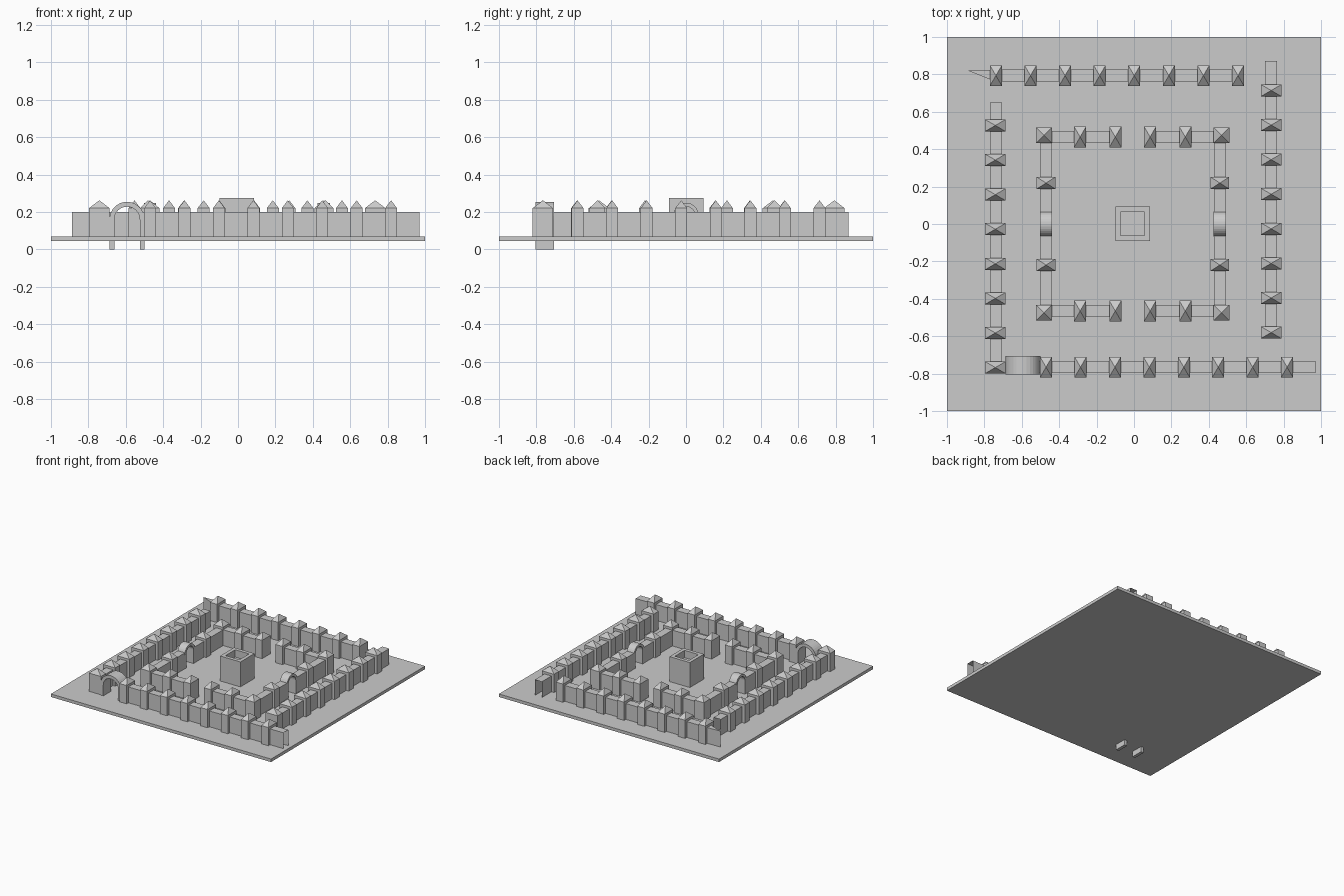
import bpy, bmesh, math

cube = bpy.data.objects.get("Cube")
if cube:
    bpy.data.objects.remove(cube, do_unlink=True)

stone = bpy.data.materials.new("grey_stone")
stone.use_nodes = True
stone.diffuse_color = (0.6, 0.6, 0.6, 1)
stone.node_tree.nodes["Principled BSDF"].inputs["Base Color"].default_value = (0.6, 0.6, 0.6, 1)

GROUND, WALL_TOP, EAVES, APEX = 0.07, 0.2, 0.22, 0.262
LONG, SHORT, THICK = 0.11, 0.064, 0.064   # tower plan and wall thickness


def finish(bm, name):
    mesh = bpy.data.meshes.new(name)
    bm.normal_update()
    bm.to_mesh(mesh)
    bm.free()
    mesh.materials.append(stone)
    obj = bpy.data.objects.new(name, mesh)
    bpy.context.collection.objects.link(obj)
    return obj


def prism(name, outline, z0, z1, open_side=None):
    """Vertical prism; open_side leaves one side face out."""
    bm = bmesh.new()
    low = [bm.verts.new((x, y, z0)) for x, y in outline]
    high = [bm.verts.new((x, y, z1)) for x, y in outline]
    n = len(outline)
    bm.faces.new(low[::-1])
    bm.faces.new(high)
    for i in range(n):
        if i != open_side:
            j = (i + 1) % n
            bm.faces.new((low[i], low[j], high[j], high[i]))
    return finish(bm, name)


def rect(x0, x1, y0, y1):
    return [(x0, y0), (x1, y0), (x1, y1), (x0, y1)]


def wall(name, along, line, start, end, open_side=None):
    a, b = line - THICK / 2, line + THICK / 2
    plan = rect(start, end, a, b) if along == "x" else rect(a, b, start, end)
    prism(name, plan, GROUND, WALL_TOP, open_side)


def tower(name, x, y, w, d):
    """Box with a pyramid roof."""
    bm = bmesh.new()
    plan = rect(x - w / 2, x + w / 2, y - d / 2, y + d / 2)
    low = [bm.verts.new((*p, GROUND)) for p in plan]
    high = [bm.verts.new((*p, EAVES)) for p in plan]
    apex = bm.verts.new((x, y, APEX))
    bm.faces.new(low[::-1])
    for i in range(4):
        j = (i + 1) % 4
        bm.faces.new((low[i], low[j], high[j], high[i]))
        bm.faces.new((high[i], high[j], apex))
    finish(bm, name)


def tower_row(name, along, line, first, step, count):
    for i in range(count):
        p = first + i * step
        if along == "x":
            tower(name, p, line, SHORT, LONG)
        else:
            tower(name, line, p, LONG, SHORT)


def arch(name, along, cx, cy, outer, inner, depth, z_spring, z_foot):
    """Round arch on straight legs, swept through its depth."""
    steps = 16
    angles = [math.pi * i / steps for i in range(steps + 1)]

    def profile(r):
        arc = [(r * math.cos(a), z_spring + r * math.sin(a)) for a in angles]
        return [(r, z_foot)] + arc + [(-r, z_foot)]

    def place(u, v, z):
        return (cx + u, cy + v, z) if along == "x" else (cx + v, cy + u, z)

    bm = bmesh.new()
    rings = []
    for (ou, oz), (iu, iz) in zip(profile(outer), profile(inner)):
        rings.append([bm.verts.new(place(u, v, z)) for u, v, z in (
            (ou, -depth / 2, oz), (ou, depth / 2, oz),
            (iu, depth / 2, iz), (iu, -depth / 2, iz))])
    bm.faces.new(rings[0])
    bm.faces.new(rings[-1][::-1])
    for a, b in zip(rings, rings[1:]):
        for i in range(4):
            j = (i + 1) % 4
            bm.faces.new((a[i], b[i], b[j], a[j]))
    bmesh.ops.recalc_face_normals(bm, faces=bm.faces)
    finish(bm, name)


# Ground slab
prism("ground_slab", rect(-1, 1, -1, 1), 0.045, GROUND)

# Outer ring: four offset rows of towers joined by walls
tower_row("back_tower", "x", 0.793, -0.738, 0.1848, 8)
wall("back_wall", "x", 0.793, -0.74, 0.56)
prism("back_wall_broken_end", [(-0.888, 0.82), (-0.74, 0.761), (-0.74, 0.825)],
      GROUND, WALL_TOP)

tower_row("front_tower", "x", -0.765, -0.47, 0.184, 8)
wall("front_wall", "x", -0.765, -0.505, 0.97, open_side=1)

tower_row("right_tower", "y", -0.741, -0.767, 0.1848, 8)
wall("right_wall", "y", -0.738, -0.78, 0.65, open_side=2)

tower_row("left_tower", "y", 0.733, -0.58, 0.1848, 8)
wall("left_wall", "y", 0.733, -0.6, 0.87, open_side=2)

# Main gate in the front row, with feet passing through the slab
arch("main_gate", "x", -0.593, -0.755, 0.094, 0.068, 0.1, 0.16, 0)

# Inner ring: mirrored front and back, open in the middle
for sy in (1, -1):
    line = sy * 0.465
    for x0, x1 in ((-0.48, -0.08), (0.07, 0.468)):
        wall("inner_wall", "x", line, x0, x1)
    for x in (-0.288, -0.1, 0.086, 0.274):
        tower("inner_tower", x, line, SHORT, LONG)
    for x in (-0.481, 0.468):
        tower("inner_corner_tower", x, sy * 0.474, 0.084, 0.084)
    for x in (-0.47, 0.459):
        tower("inner_side_tower", x, sy * 0.219, 0.1, SHORT)
        ends = sorted((sy * 0.062, sy * 0.47))
        wall("inner_side_wall", "y", x, *ends)

# Side gates of the inner ring
for x in (-0.47, 0.459):
    arch("inner_gate", "y", x, 0, 0.067, 0.047, 0.066, 0.182, GROUND)

# Central block with a square recess in its top
block = prism("central_block", rect(-0.1, 0.085, -0.09, 0.093), GROUND, 0.275)
bm = bmesh.new()
bm.from_mesh(block.data)
bm.normal_update()
top = max(bm.faces, key=lambda f: f.calc_center_median().z)
bmesh.ops.inset_region(bm, faces=[top], thickness=0.041)
for v in top.verts:
    v.co.z = 0.275
pit = bmesh.ops.extrude_discrete_faces(bm, faces=[])["faces"]
sunk = bmesh.ops.extrude_face_region(bm, geom=[top])["geom"]
for v in (g for g in sunk if isinstance(g, bmesh.types.BMVert)):
    v.co.z -= 0.06
if top.is_valid:
    bmesh.ops.delete(bm, geom=[top], context="FACES_ONLY")
bm.to_mesh(block.data)
bm.free()
